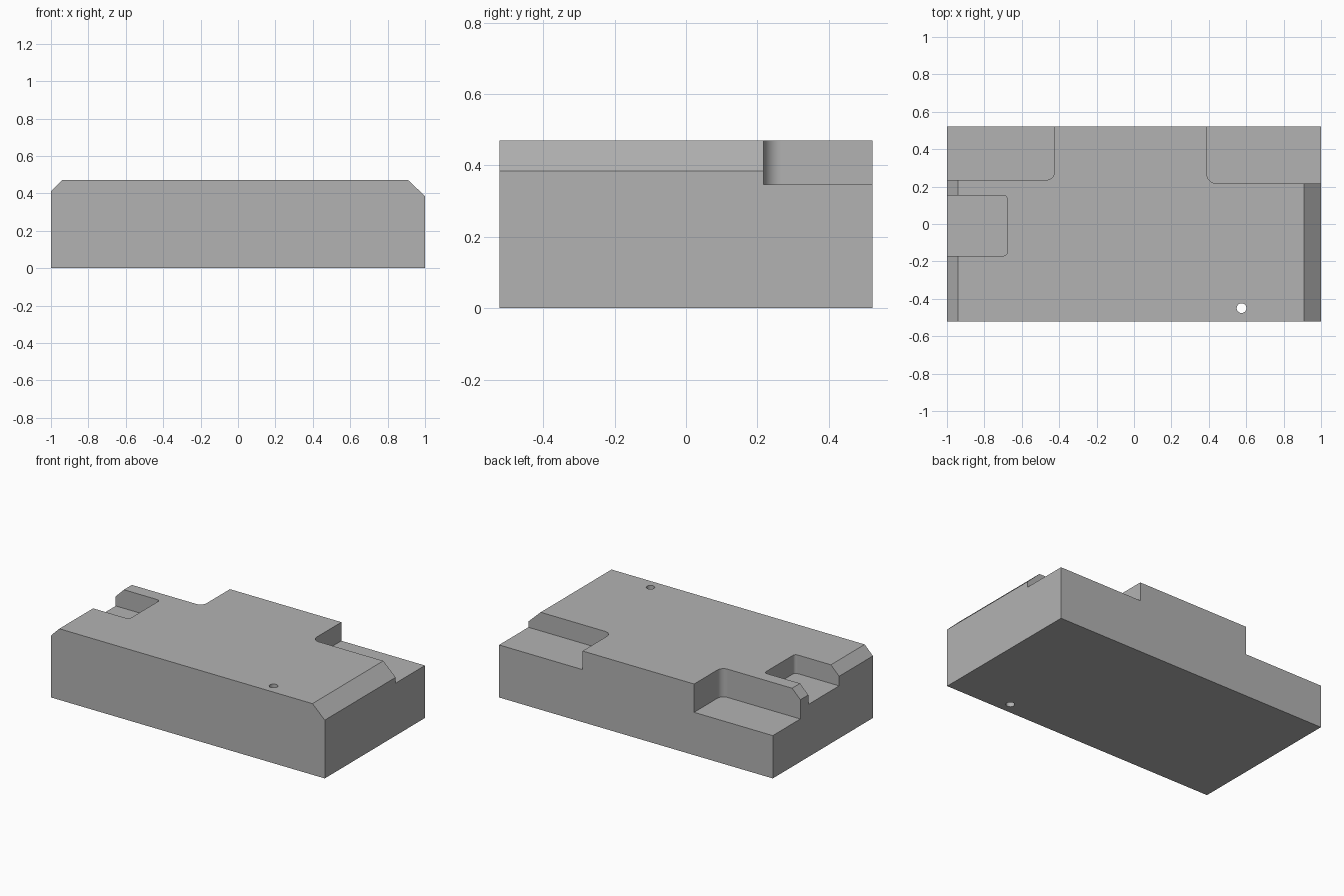
import bpy, bmesh, math

old = bpy.data.objects.get("Cube")
if old:
    bpy.data.objects.remove(old, do_unlink=True)

HALF_Y, TOP = 0.5225, 0.47

grey = bpy.data.materials.new("plain grey")
grey.use_nodes = True
colour = (0.45, 0.45, 0.45, 1)
grey.diffuse_color = colour
grey.node_tree.nodes["Principled BSDF"].inputs["Base Color"].default_value = colour


def prism(name, points, direction):
    """Extrude a flat outline along a direction into a solid."""
    bm = bmesh.new()
    face = bm.faces.new([bm.verts.new(p) for p in points])
    ext = bmesh.ops.extrude_face_region(bm, geom=[face])["geom"]
    bmesh.ops.translate(bm, vec=direction, verts=[v for v in ext if isinstance(v, bmesh.types.BMVert)])
    bmesh.ops.recalc_face_normals(bm, faces=bm.faces)
    mesh = bpy.data.meshes.new(name)
    bm.to_mesh(mesh)
    bm.free()
    mesh.materials.append(grey)
    ob = bpy.data.objects.new(name, mesh)
    bpy.context.collection.objects.link(ob)
    return ob


def rounded_outline(x0, x1, y0, y1, r, z, steps=10):
    """Rectangle with all four corners rounded."""
    pts = []
    corners = [(x1 - r, y1 - r), (x0 + r, y1 - r), (x0 + r, y0 + r), (x1 - r, y0 + r)]
    for i, (cx, cy) in enumerate(corners):
        for k in range(steps + 1):
            a = math.pi / 2 * (i + k / steps)
            pts.append((cx + r * math.cos(a), cy + r * math.sin(a), z))
    return pts


# Main block with a chamfer along each end
profile = [(-1, 0), (1, 0), (1, 0.385), (0.91, TOP), (-0.94, TOP), (-1, 0.41)]
block = prism("block", [(x, -HALF_Y, z) for x, z in profile], (0, 2 * HALF_Y, 0))

# Pockets: x range, y range, corner radius, floor height; open sides run past the block
pockets = {
    "right_corner_pocket": (0.39, 1.2, 0.217, 0.8, 0.05, 0.347),
    "left_corner_pocket": (-1.2, -0.425, 0.235, 0.8, 0.045, 0.283),
    "end_slot": (-1.2, -0.677, -0.17, 0.152, 0.02, 0.347),
}
cutters = [prism(n + "_cutter", rounded_outline(*p), (0, 0, 0.5)) for n, p in pockets.items()]

# Small through hole
r, hx, hy = 0.026, 0.575, -0.45
cutters.append(prism("hole_cutter", rounded_outline(hx - r, hx + r, hy - r, hy + r, r * 0.999, -0.2), (0, 0, 1)))

for cutter in cutters:
    mod = block.modifiers.new(cutter.name, 'BOOLEAN')
    mod.operation, mod.solver, mod.object = 'DIFFERENCE', 'EXACT', cutter

# Bake the cuts and remove the cutters
bpy.context.view_layer.update()
baked = bpy.data.meshes.new_from_object(block.evaluated_get(bpy.context.evaluated_depsgraph_get()))
block.modifiers.clear()
block.data = baked
for cutter in cutters:
    bpy.data.objects.remove(cutter, do_unlink=True)

bpy.ops.object.select_all(action='DESELECT')
block.select_set(True)
bpy.context.view_layer.objects.active = block
bpy.ops.object.shade_smooth_by_angle(angle=math.radians(30))
